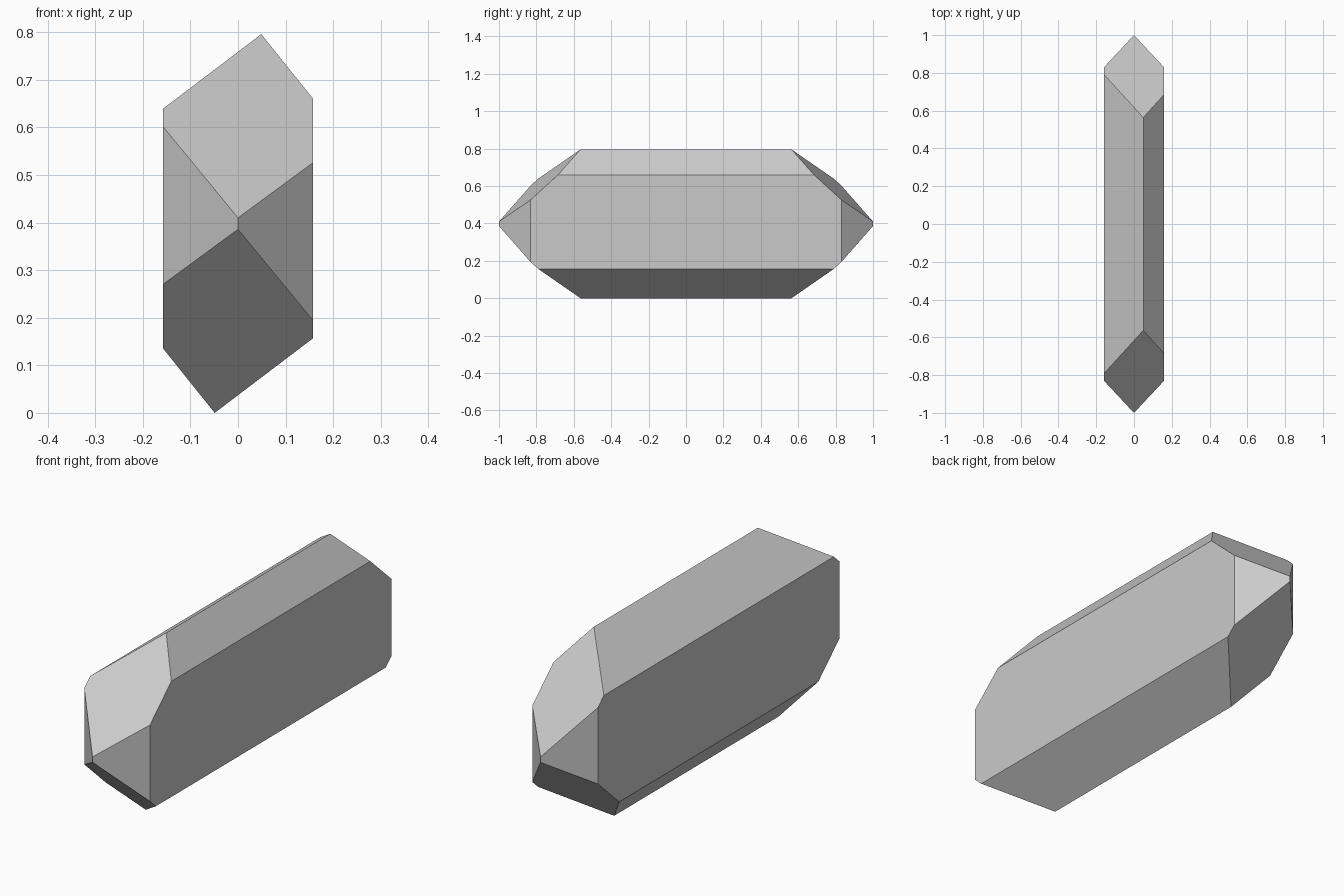
import bpy
import bmesh
from mathutils import Vector

cube = bpy.data.objects.get("Cube")
if cube:
    bpy.data.objects.remove(cube, do_unlink=True)

HEIGHT = 0.796
MID = HEIGHT / 2

# Plain grey material
grey = bpy.data.materials.new("light grey stone")
grey.use_nodes = True
colour = (0.59, 0.59, 0.59, 1)
grey.diffuse_color = colour
grey.node_tree.nodes["Principled BSDF"].inputs["Base Color"].default_value = colour

# Six-sided prism: half the section, repeated by a half turn about the long axis
half = [(0.158, 0.157 - MID), (0.158, 0.66 - MID), (0.049, MID)]
section = half + [(-x, -z) for x, z in half]
bm = bmesh.new()
ring = [bm.verts.new((x, -1.2, z + MID)) for x, z in section]
cap = bm.faces.new(ring)
moved = bmesh.ops.extrude_face_region(bm, geom=[cap])["geom"]
bmesh.ops.translate(bm, verts=[v for v in moved if isinstance(v, bmesh.types.BMVert)],
                    vec=(0, 2.4, 0))


def cut(point, normal):
    """Slice off everything on the outer side of a plane and close the hole."""
    geom = bm.verts[:] + bm.edges[:] + bm.faces[:]
    result = bmesh.ops.bisect_plane(bm, geom=geom, plane_co=point, plane_no=normal,
                                    clear_outer=True)
    edges = [e for e in result["geom_cut"] if isinstance(e, bmesh.types.BMEdge)]
    bmesh.ops.contextual_create(bm, geom=edges)


# Four facets at each end: two upright ones and a tilted pair above and below
for end in (-1, 1):
    for side in (-1, 1):
        cut(Vector((0, end, MID)), Vector((side * 1.07, end, 0)))
        cut(Vector((0, end, MID + side * 0.012)),
            Vector((side * 0.264, end, side * 1.097)))

bmesh.ops.remove_doubles(bm, verts=bm.verts, dist=0.0001)
bmesh.ops.recalc_face_normals(bm, faces=bm.faces)
mesh = bpy.data.meshes.new("crystal")
bm.to_mesh(mesh)
bm.free()
mesh.materials.append(grey)
crystal = bpy.data.objects.new("crystal", mesh)
bpy.context.collection.objects.link(crystal)
